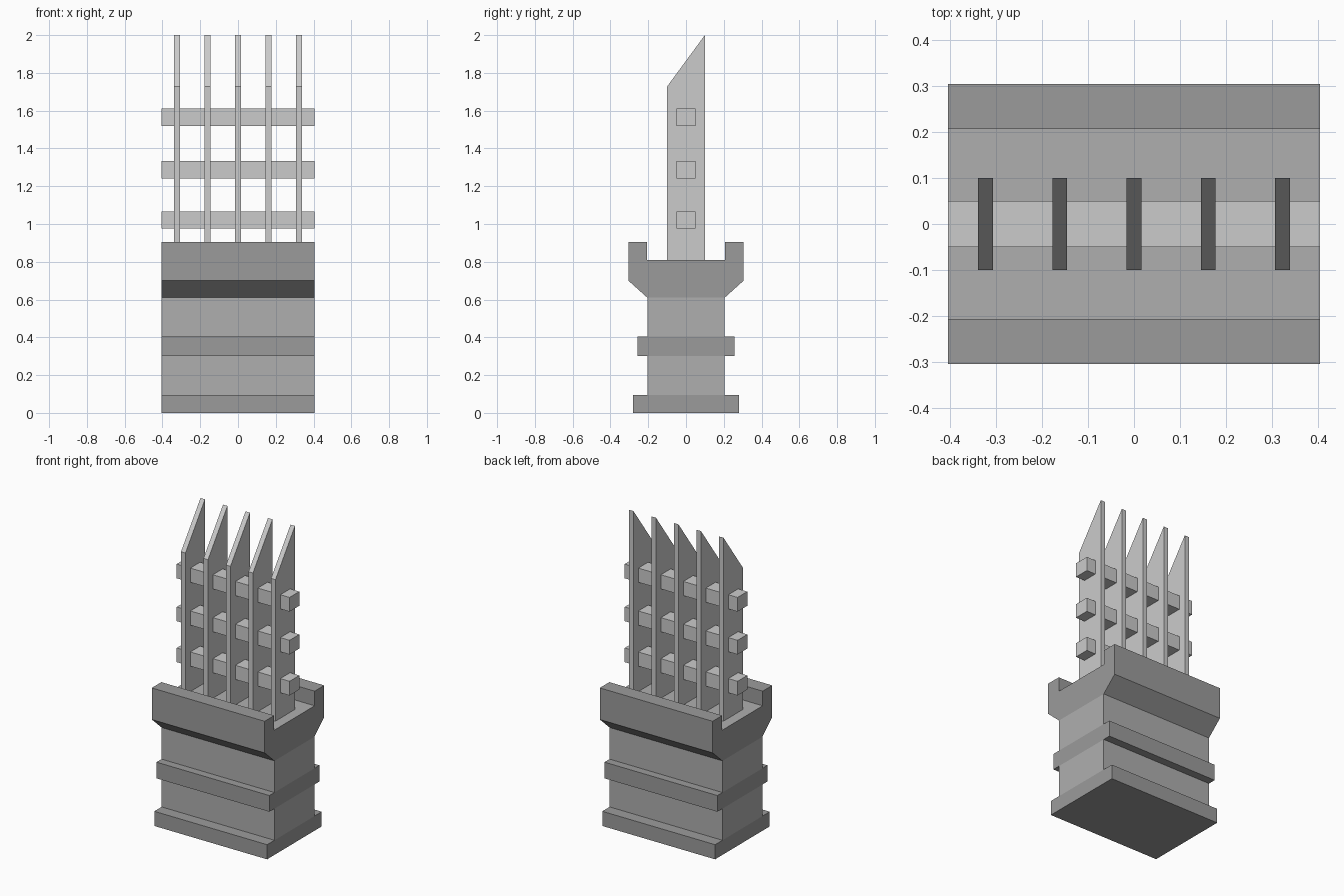
import bpy
import bmesh

if "Cube" in bpy.data.objects:
    bpy.data.objects.remove(bpy.data.objects["Cube"])

LENGTH = 0.81


def grey(name, value):
    mat = bpy.data.materials.new(name)
    mat.diffuse_color = (value, value, value, 1)
    mat.use_nodes = True
    mat.node_tree.nodes["Principled BSDF"].inputs["Base Color"].default_value = mat.diffuse_color
    return mat


stone = grey("stone", 0.43)
trim = grey("trim_stone", 0.33)


def extrude_profile(name, profile, x_mid=0, width=LENGTH, mats=()):
    """Extrude a closed (y, z) outline along x."""
    bm = bmesh.new()
    face = bm.faces.new([bm.verts.new((x_mid - width / 2, y, z)) for y, z in profile])
    ext = bmesh.ops.extrude_face_region(bm, geom=[face])
    verts = [g for g in ext["geom"] if isinstance(g, bmesh.types.BMVert)]
    bmesh.ops.translate(bm, verts=verts, vec=(width, 0, 0))
    bmesh.ops.recalc_face_normals(bm, faces=bm.faces)
    mesh = bpy.data.meshes.new(name)
    bm.to_mesh(mesh)
    bm.free()
    for mat in mats:
        mesh.materials.append(mat)
    obj = bpy.data.objects.new(name, mesh)
    bpy.context.collection.objects.link(obj)
    return obj


def block(name, half_y, z0, z1, mats=()):
    return extrude_profile(name, [(-half_y, z0), (half_y, z0), (half_y, z1), (-half_y, z1)],
                           mats=mats)


# Wall courses, stacked from the ground up
block("plinth", 0.28, 0, 0.095, [trim])
block("lower_wall", 0.205, 0.095, 0.30, [stone])
block("string_course", 0.257, 0.30, 0.405, [trim])
block("upper_wall", 0.205, 0.405, 0.61, [stone])

# Flared parapet, with the sunken walkway floor in the wall stone
half = [(0.205, 0.61), (0.305, 0.70), (0.305, 0.905), (0.207, 0.905), (0.207, 0.81)]
parapet = extrude_profile("parapet", half + [(-y, z) for y, z in reversed(half)],
                          mats=[trim, stone])
for poly in parapet.data.polygons:
    if poly.normal.z > 0.9 and poly.center.z < 0.85:
        poly.material_index = 1

# Upright slats with slanted tips
for i in range(5):
    extrude_profile(f"slat_{i + 1}",
                    [(-0.1, 0.80), (0.1, 0.80), (0.1, 2.0), (-0.1, 1.728)],
                    (i - 2) * 0.1615, 0.032)

# Horizontal rails through the slats
for i, z in enumerate((1.021, 1.287, 1.565)):
    block(f"rail_{i + 1}", 0.05, z - 0.046, z + 0.046)
